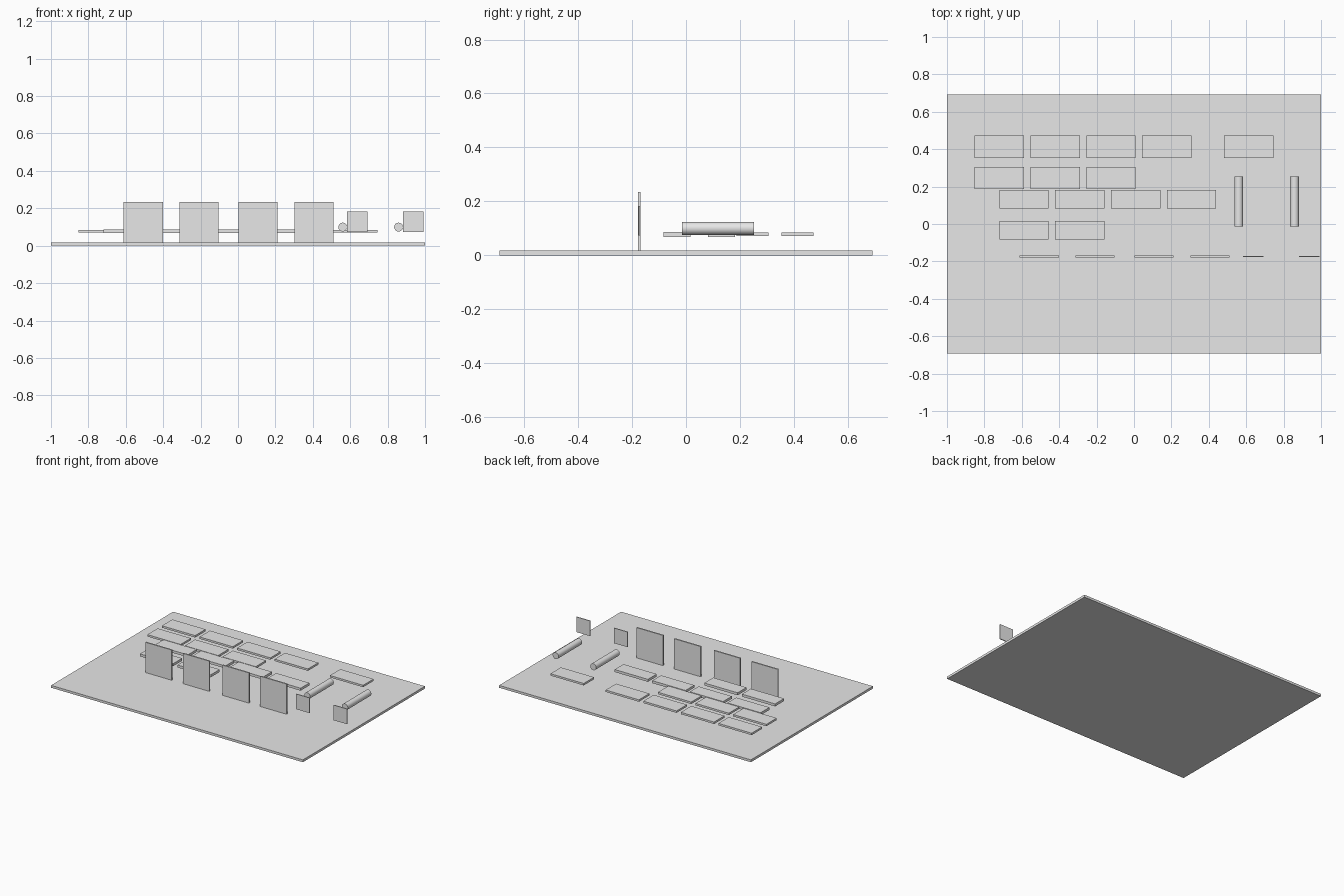
import bpy
import math

if "Cube" in bpy.data.objects:
    bpy.data.objects.remove(bpy.data.objects["Cube"])

# Single flat colour
grey = bpy.data.materials.new("light_grey")
grey.diffuse_color = (0.8, 0.8, 0.8, 1)
grey.use_nodes = True
grey.node_tree.nodes["Principled BSDF"].inputs["Base Color"].default_value = grey.diffuse_color


def box(name, x, y, z):
    """Box from (min, max) ranges on each axis."""
    mid = [(a + b) / 2 for a, b in (x, y, z)]
    bpy.ops.mesh.primitive_cube_add(size=1, location=mid)
    ob = bpy.context.object
    ob.name = name
    ob.scale = [b - a for a, b in (x, y, z)]
    bpy.ops.object.transform_apply(location=False, rotation=False, scale=True)
    ob.data.materials.append(grey)


def rod(name, x, y, z, radius):
    """Smooth round bar lying along y."""
    bpy.ops.mesh.primitive_cylinder_add(
        vertices=32, radius=radius, depth=y[1] - y[0],
        location=(x, (y[0] + y[1]) / 2, z), rotation=(math.pi / 2, 0, 0))
    ob = bpy.context.object
    ob.name = name
    ob.data.materials.append(grey)
    bpy.ops.object.shade_smooth_by_angle(angle=math.radians(40))


# Ground slab
box("base_slab", (-1, 1), (-0.692, 0.692), (0, 0.017))

# Rows of floating flat plates: name, first x, count, y range, z range
PITCH, WIDTH = 0.2985, 0.264
rows = [
    ("back_plate", -0.852, 4, (0.354, 0.472), (0.071, 0.085)),
    ("side_plate", 0.482, 1, (0.354, 0.472), (0.071, 0.085)),
    ("second_plate", -0.852, 3, (0.188, 0.305), (0.071, 0.085)),
    ("third_plate", -0.720, 4, (0.082, 0.182), (0.068, 0.086)),
    ("front_plate", -0.720, 2, (-0.084, 0.017), (0.068, 0.086)),
]
for name, x0, count, y, z in rows:
    for i in range(count):
        x = x0 + i * PITCH
        box(f"{name}_{i + 1}", (x, x + WIDTH), y, z)

# Upright panels standing on the slab
for i, x in enumerate((-0.612, -0.313, 0.002, 0.301)):
    box(f"upright_panel_{i + 1}", (x, x + 0.21), (-0.178, -0.168), (0.017, 0.234))

# Small floating panels and round bars on the right
for i, shift in enumerate((0, 0.2985)):
    box(f"small_panel_{i + 1}", (0.584 + shift, 0.692 + shift),
        (-0.176, -0.170), (0.073, 0.182))
    rod(f"round_bar_{i + 1}", 0.560 + shift, (-0.014, 0.253), 0.0995, 0.0235)
